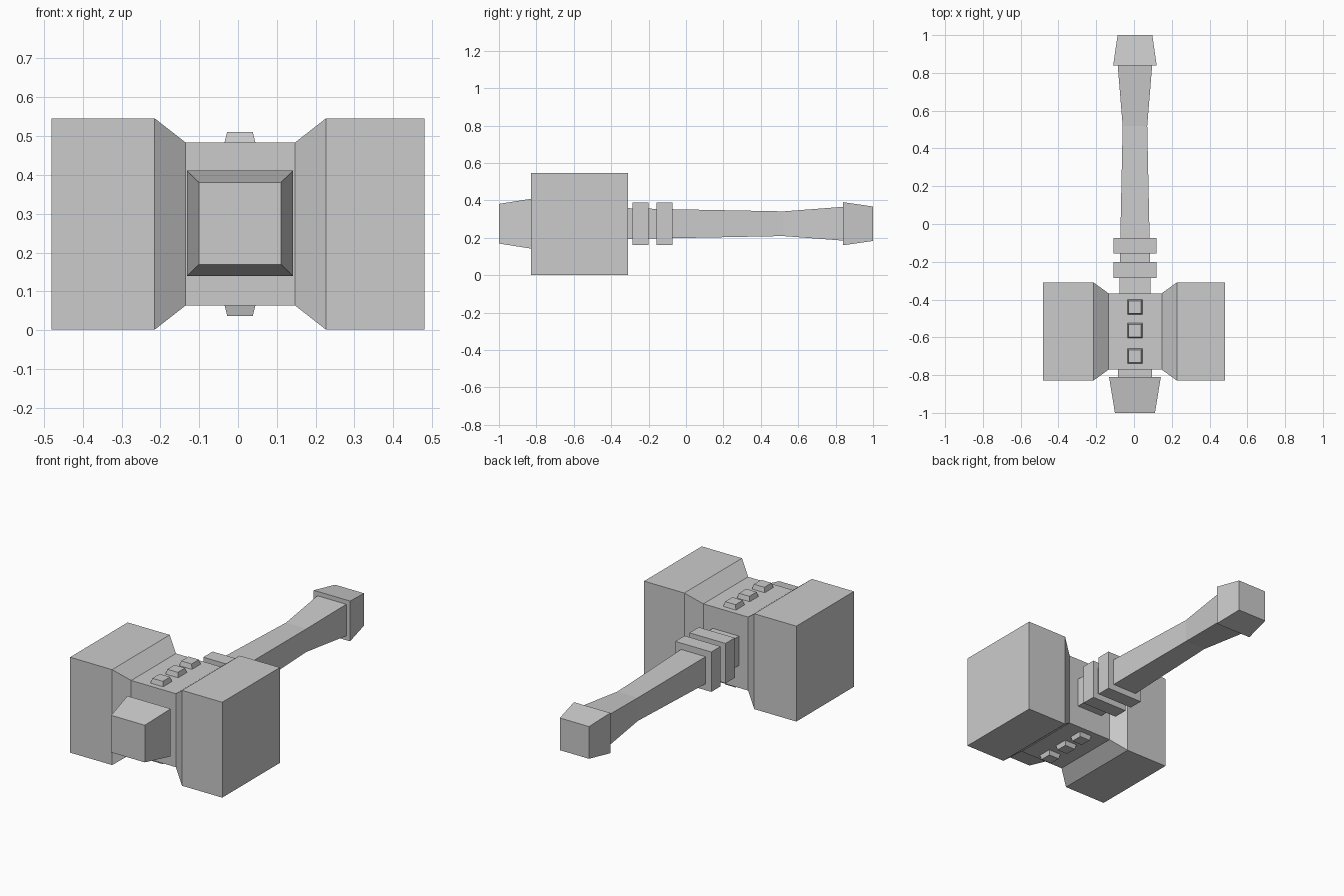
import bpy, bmesh
from mathutils import Vector

if "Cube" in bpy.data.objects:
    bpy.data.objects.remove(bpy.data.objects["Cube"])

CX, CZ = 0.005, 0.275   # shaft axis


def loft(name, axis, sections):
    """Closed square-section loft; each section = (position, half_u, half_v).
    axis 'X': u=y, v=z   axis 'Y': u=x, v=z   axis 'Z': u=x, v=y"""
    centre, sections = sections
    bm = bmesh.new()
    rings = []
    for p, hu, hv in sections:
        ring = []
        for su, sv in ((-1, -1), (1, -1), (1, 1), (-1, 1)):
            u, v = centre[0] + su * hu, centre[1] + sv * hv
            co = {'X': (p, u, v), 'Y': (u, p, v), 'Z': (u, v, p)}[axis]
            ring.append(bm.verts.new(Vector(co)))
        rings.append(ring)
    for a, b in zip(rings, rings[1:]):
        for i in range(4):
            j = (i + 1) % 4
            bm.faces.new((a[i], a[j], b[j], b[i]))
    bm.faces.new(rings[0])
    bm.faces.new(rings[-1])
    bmesh.ops.recalc_face_normals(bm, faces=bm.faces)
    me = bpy.data.meshes.new(name)
    bm.to_mesh(me)
    bm.free()
    ob = bpy.data.objects.new(name, me)
    bpy.context.collection.objects.link(ob)
    return ob


# hammer head: two large blocks tapering to a narrower waist
loft("head", 'X', ((-0.569, 0.2735), [
    (-0.481, 0.26, 0.2725), (-0.215, 0.26, 0.2725),
    (-0.135, 0.202, 0.21), (0.147, 0.202, 0.21),
    (0.227, 0.26, 0.2725), (0.481, 0.26, 0.2725)]))

# handle shaft with flared grip
shaft = (CX, CZ)
loft("handle", 'Y', (shaft, [
    (-0.40, 0.083, 0.085), (-0.05, 0.077, 0.077),
    (0.52, 0.065, 0.066), (0.85, 0.092, 0.091)]))

# pommel at the end of the handle
loft("pommel", 'Y', (shaft, [(0.84, 0.115, 0.115), (1.0, 0.092, 0.092)]))

# two collars behind the head
for i, y in enumerate((-0.243, -0.115)):
    loft(f"collar_{i + 1}", 'Y', (shaft, [(y - 0.042, 0.114, 0.114), (y + 0.042, 0.114, 0.114)]))

# short neck and tapered cap at the front
loft("front_neck", 'Y', (shaft, [(-0.82, 0.09, 0.09), (-0.75, 0.09, 0.09)]))
loft("front_cap", 'Y', (shaft, [(-1.0, 0.106, 0.106), (-0.81, 0.137, 0.136)]))

# rows of studs above and below the waist
for i, y in enumerate((-0.44, -0.565, -0.70)):
    for side, z0, z1 in (("top", 0.475, 0.51), ("bottom", 0.073, 0.037)):
        loft(f"stud_{side}_{i + 1}", 'Z', ((CX, y), [(z0, 0.042, 0.042), (z1, 0.033, 0.033)]))
